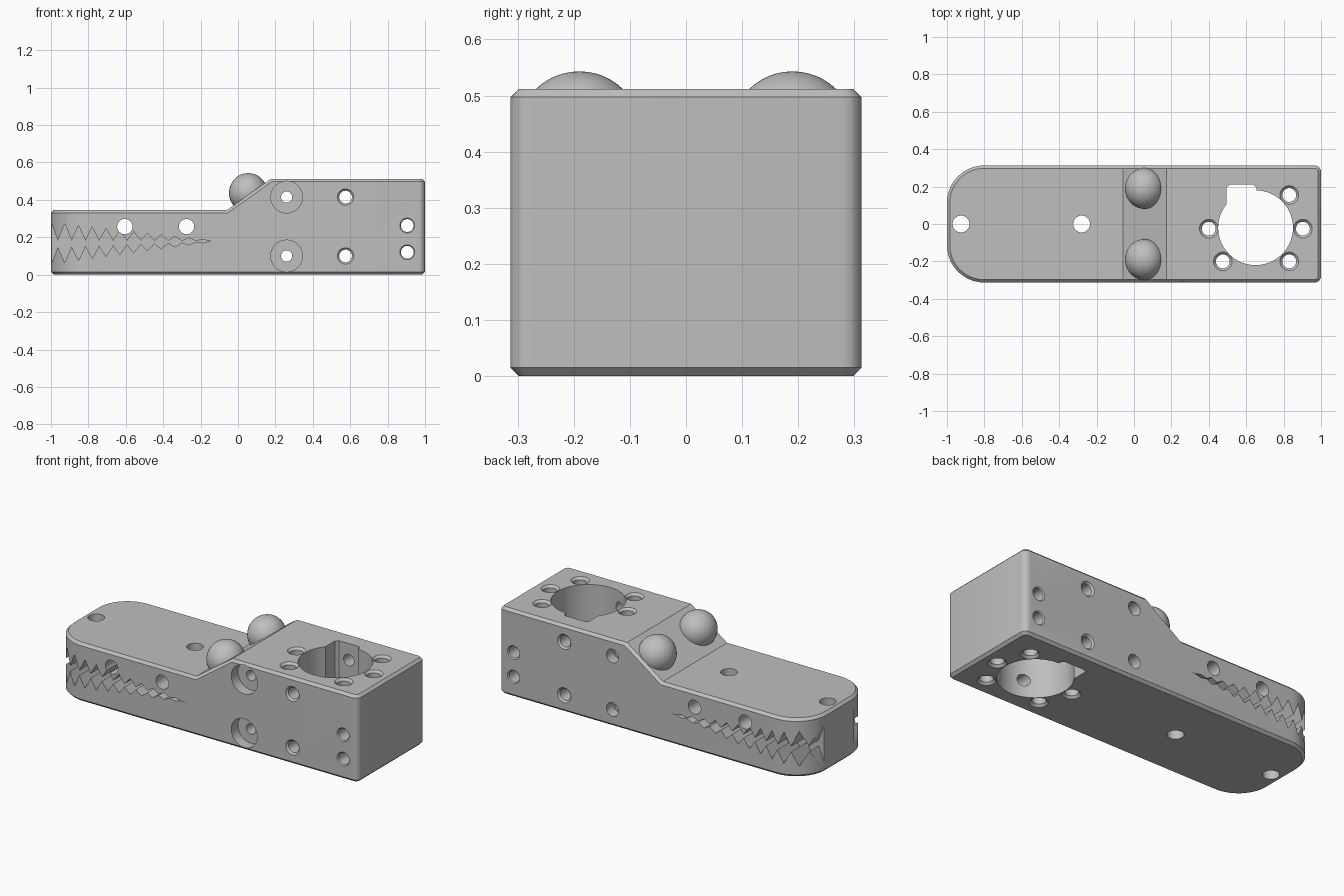
import bpy, bmesh, math
from mathutils import Matrix, Vector

cube = bpy.data.objects.get("Cube")
if cube:
    bpy.data.objects.remove(cube, do_unlink=True)

grey = bpy.data.materials.new("machined_grey")
grey.use_nodes = True
grey.diffuse_color = (0.52, 0.52, 0.52, 1)
grey.node_tree.nodes["Principled BSDF"].inputs["Base Color"].default_value = (0.52, 0.52, 0.52, 1)


def make_object(name, bm):
    bmesh.ops.recalc_face_normals(bm, faces=bm.faces[:])
    mesh = bpy.data.meshes.new(name)
    bm.to_mesh(mesh)
    bm.free()
    mesh.materials.append(grey)
    obj = bpy.data.objects.new(name, mesh)
    bpy.context.scene.collection.objects.link(obj)
    return obj


def prism(points, axis, low, high):
    """Extrude a flat outline along y (outline in xz) or z (outline in xy)."""
    bm = bmesh.new()
    place = (lambda a, b: (a, low, b)) if axis == "y" else (lambda a, b: (a, b, low))
    face = bm.faces.new([bm.verts.new(place(a, b)) for a, b in points])
    extruded = bmesh.ops.extrude_face_region(bm, geom=[face])["geom"]
    shift = Vector((0, high - low, 0)) if axis == "y" else Vector((0, 0, high - low))
    bmesh.ops.translate(bm, verts=[v for v in extruded if isinstance(v, bmesh.types.BMVert)], vec=shift)
    return bm


def shaft(profile, axis, centre, sides=32):
    """Closed turned solid from (radius, distance along axis) pairs."""
    bm = bmesh.new()
    rings = []
    for r, t in profile:
        rings.append([bm.verts.new((r * math.cos(k * math.tau / sides),
                                    r * math.sin(k * math.tau / sides), t)) for k in range(sides)])
    for lower, upper in zip(rings, rings[1:]):
        for k in range(sides):
            j = (k + 1) % sides
            bm.faces.new((lower[k], lower[j], upper[j], upper[k]))
    bm.faces.new(rings[0])
    bm.faces.new(rings[-1])
    turn = Matrix.Rotation(-math.pi / 2, 4, "X") if axis == "y" else Matrix()
    bmesh.ops.transform(bm, verts=bm.verts[:], matrix=Matrix.Translation(centre) @ turn)
    return bm


def chamfered(r, rim, low, high):
    """Through hole profile with a small chamfer at both mouths."""
    d, over = rim - r, 0.02
    return [(rim + over, low - over), (r, low + d), (r, high - d), (rim + over, high + over)]


# Body: stepped side profile, rounded upright corners, chamfered rims
HALF, TOP, STEP = 0.313, 0.512, 0.345
bm = prism([(-1, 0), (1, 0), (1, TOP), (0.175, TOP), (-0.06, STEP), (-1, STEP)], "y", -HALF, HALF)
bmesh.ops.recalc_face_normals(bm, faces=bm.faces[:])
for end, radius, segments in ((-1, 0.2, 14), (1, 0.035, 5)):
    uprights = [e for e in bm.edges if all(abs(v.co.x - end) < 1e-4 for v in e.verts)
                and abs(e.verts[0].co.z - e.verts[1].co.z) > 0.1]
    bmesh.ops.bevel(bm, geom=uprights, offset=radius, segments=segments, profile=0.5, affect="EDGES")
rims = [e for e in bm.edges if e.calc_face_angle(0) > 0.9]
bmesh.ops.bevel(bm, geom=rims, offset=0.015, segments=1, affect="EDGES")
body = make_object("body", bm)

cutters = []


def add_cutter(bm):
    obj = make_object("cutter", bm)
    obj.hide_render = True
    cutters.append(obj)


# Large vertical bore with its square notch
add_cutter(shaft([(0.2, -0.1), (0.2, 0.7)], "z", (0.65, -0.02, 0), 64))
add_cutter(prism([(0.495, 0), (0.655, 0), (0.655, 0.195), (0.64, 0.21), (0.51, 0.21), (0.495, 0.195)],
                 "z", -0.12, 0.72))

# Screw holes around the bore
for x, y in ((0.4, -0.025), (0.903, -0.025), (0.83, 0.155), (0.83, -0.2), (0.475, -0.2)):
    add_cutter(shaft(chamfered(0.037, 0.05, 0, TOP), "z", (x, y, 0)))

# Plain vertical holes in the low deck
for x in (-0.925, -0.28):
    add_cutter(shaft([(0.045, -0.1), (0.045, 0.6)], "z", (x, 0, 0)))

# Cross holes, front pair counterbored
for z in (0.415, 0.1):
    add_cutter(shaft([(0.085, -0.5), (0.085, -0.25), (0.03, -0.25), (0.03, 0.25), (0.04, 0.25), (0.04, 0.5)],
                     "y", (0.26, 0, z)))
    add_cutter(shaft(chamfered(0.034, 0.044, -HALF, HALF), "y", (0.575, 0, z)))
for z in (0.263, 0.12):
    add_cutter(shaft(chamfered(0.034, 0.04, -HALF, HALF), "y", (0.905, 0, z)))
for x in (-0.605, -0.275):
    add_cutter(shaft([(0.041, -0.5), (0.041, 0.5)], "y", (x, 0, 0.257)))

# Toothed mouth recess on both flanks
START, END, STEPS, CORNER = -1.0, -0.115, 24, 0.18


def tooth_line(outer, inner):
    points = []
    for i in range(STEPS):
        f = i / STEPS
        z = inner if i % 2 else outer
        points.append((START + (END - START) * f, z + (CORNER - z) * f))
    return points


upper, lower = tooth_line(0.28, 0.182), tooth_line(0.055, 0.145)
mouth = [(-1.1, 0.28)] + upper + [(END, CORNER)] + lower[::-1] + [(-1.1, 0.055)]
for low, high in ((-0.5, -0.14), (0.14, 0.5)):
    add_cutter(prism(mouth, "y", low, high))

# Cut everything out of the body, then drop the cutters
for cutter in cutters:
    mod = body.modifiers.new("cut", "BOOLEAN")
    mod.operation = "DIFFERENCE"
    mod.solver = "EXACT"
    mod.object = cutter
bpy.context.view_layer.update()
result = bpy.data.meshes.new_from_object(body.evaluated_get(bpy.context.evaluated_depsgraph_get()))
body.modifiers.clear()
body.data = result
body.data.materials.clear()
body.data.materials.append(grey)
for polygon in body.data.polygons:
    polygon.material_index = 0
for cutter in cutters:
    bpy.data.objects.remove(cutter, do_unlink=True)

# Eyes resting on the slope
eyes = []
for name, side in (("left_eye", 1), ("right_eye", -1)):
    bm = bmesh.new()
    bmesh.ops.create_uvsphere(bm, u_segments=40, v_segments=24, radius=1)
    bmesh.ops.scale(bm, verts=bm.verts[:], vec=(0.103, 0.109, 0.106))
    bmesh.ops.translate(bm, verts=bm.verts[:], vec=(0.055, side * 0.19, 0.437))
    eyes.append(make_object(name, bm))

# Smooth round surfaces, keep machined edges crisp
for obj in [body] + eyes:
    bpy.ops.object.select_all(action="DESELECT")
    obj.select_set(True)
    bpy.context.view_layer.objects.active = obj
    bpy.ops.object.shade_smooth_by_angle(angle=math.radians(25))
